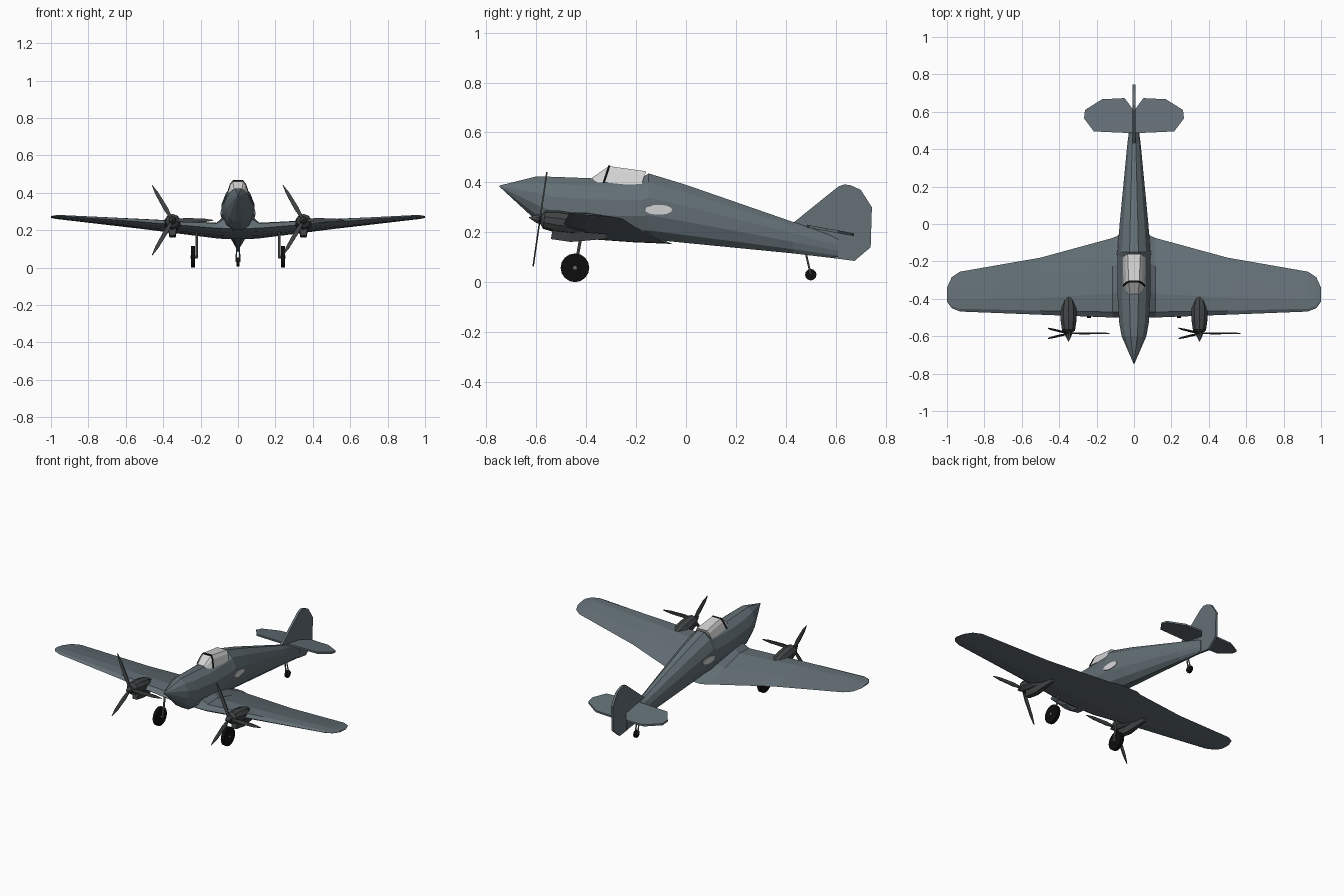
import bpy, bmesh, math
from mathutils import Vector, Matrix

if "Cube" in bpy.data.objects:
    bpy.data.objects.remove(bpy.data.objects["Cube"])


def material(name, rgb):
    m = bpy.data.materials.new(name)
    m.diffuse_color = (*rgb, 1)
    m.use_nodes = True
    m.node_tree.nodes["Principled BSDF"].inputs["Base Color"].default_value = m.diffuse_color
    return m


GREY = material("blue_grey_paint", (0.125, 0.16, 0.18))
DARK = material("dark_engine_grey", (0.05, 0.057, 0.058))
GLASS = material("pale_glass", (0.66, 0.66, 0.66))
BLACK = material("tyre_black", (0.004, 0.004, 0.004))
STEEL = material("leg_grey", (0.14, 0.15, 0.15))


def finish(name, bm, mat, matrix=None):
    if matrix:
        bmesh.ops.transform(bm, matrix=matrix, verts=bm.verts)
    bmesh.ops.remove_doubles(bm, verts=bm.verts, dist=1e-5)
    bmesh.ops.recalc_face_normals(bm, faces=bm.faces)
    me = bpy.data.meshes.new(name)
    bm.to_mesh(me)
    bm.free()
    me.materials.append(mat)
    ob = bpy.data.objects.new(name, me)
    bpy.context.collection.objects.link(ob)
    return ob


def loft(name, rings, mat, matrix=None):
    """Skin a list of equal-length closed rings and cap both ends."""
    bm = bmesh.new()
    vs = [[bm.verts.new(p) for p in r] for r in rings]
    n = len(vs[0])
    for a, b in zip(vs, vs[1:]):
        for i in range(n):
            j = (i + 1) % n
            bm.faces.new((a[i], a[j], b[j], b[i]))
    bm.faces.new(vs[0])
    bm.faces.new(vs[-1])
    return finish(name, bm, mat, matrix)


def plate(name, pts, thick, axis, mat, matrix=None):
    """Flat outline made thick along the given axis vector."""
    h = Vector(axis) * thick / 2
    return loft(name, [[Vector(p) - h for p in pts], [Vector(p) + h for p in pts]], mat, matrix)


def ring(y, w, zb, zt, n=12):
    c, h = (zb + zt) / 2, (zt - zb) / 2
    return [(w * math.cos((i + .5) * math.tau / n) * 1.02, y,
             c + h * math.sin((i + .5) * math.tau / n) / math.cos(math.pi / n) ** 0.5) for i in range(n)]


def rod(name, a, b, r, mat, n=8):
    a, b = Vector(a), Vector(b)
    bm = bmesh.new()
    bmesh.ops.create_cone(bm, cap_ends=True, segments=n, radius1=r, radius2=r, depth=(b - a).length)
    rot = (b - a).to_track_quat('Z', 'Y').to_matrix().to_4x4()
    return finish(name, bm, mat, Matrix.Translation((a + b) / 2) @ rot)


# fuselage: y, half width, bottom, top
loft("fuselage", [ring(*s) for s in (
    (-.748, .002, .383, .387), (-.6, .067, .245, .425), (-.53, .08, .2, .424), (-.37, .09, .18, .418),
    (-.175, .09, .172, .422), (-.15, .089, .17, .438), (0, .078, .155, .392),
    (.43, .036, .114, .242), (.61, .012, .093, .18))], GREY)


# canopy: windscreen, hood and the dark hoop between them
def hood_ring(y, wb, zb, wt, zt, lean=0, s=0):
    zm = zb + (zt - zb) * .7
    wm = wb + (wt - wb) * .5
    return [(-wb - s, y, zb), (-wm - s, y + lean * .7, zm), (-wt, y + lean, zt + s),
            (wt, y + lean, zt + s), (wm + s, y + lean * .7, zm), (wb + s, y, zb)]


loft("windscreen", [hood_ring(-.375, .035, .4, .022, .42), hood_ring(-.33, .056, .4, .028, .465, .022)], GLASS)
loft("canopy_hood", [hood_ring(-.33, .056, .4, .028, .465, .022), hood_ring(-.18, .06, .385, .034, .444, .02)], GLASS)
loft("canopy_hoop", [hood_ring(-.334, .056, .4, .028, .465, .022, .002),
                     hood_ring(-.325, .056, .4, .028, .465, .022, .002)], BLACK)

# wing: x, leading y, trailing y, leading z, trailing z, upper depth, lower depth
half = [(.07, -.5, -.055, .21, .153, .085, .022), (.115, -.5, -.075, .211, .156, .045, .022),
        (.5, -.485, -.18, .243, .205, .028, .016), (.93, -.468, -.255, .275, .255, .01, .01),
        (.975, -.45, -.285, .276, .26, .008, .007), (1, -.415, -.34, .274, .266, .003, .003)]
FOIL = [(0, 0), (.07, .65), (.3, 1), (.65, .6), (1, 0), (.65, -.6), (.3, -1), (.07, -.7)]


def foil(sx, x, y0, y1, z0, z1, up, low):
    return [(sx * x, y0 + (y1 - y0) * f, z0 + (z1 - z0) * f + (up if h > 0 else low) * h) for f, h in FOIL]


loft("wing", [foil(-1, *s) for s in reversed(half)] + [foil(1, *s) for s in half], GREY)

# fin with rudder, and the sloping tailplane
fin = [(.43, .238), (.61, .383), (.635, .392), (.66, .388), (.70, .37), (.745, .30), (.74, .14),
       (.675, .085), (.6, .095), (.45, .18)]
plate("fin_and_rudder", [(0, y, z) for y, z in fin], .014, (1, 0, 0), GREY)
tail = [(0, .485), (.215, .495), (.267, .565), (.262, .61), (.17, .667), (.05, .673), (0, .605)]
for side, sx in (("left", -1), ("right", 1)):
    plate(side + "_tailplane", [(sx * x, y, .225 - (y - .48) * .18) for x, y in tail], .011, (0, 0, 1), GREY)

    # oval side window
    oval = [(0, .055 * math.cos(a), .02 * math.sin(a)) for a in (i * math.tau / 14 for i in range(14))]
    plate(side + "_oval_window", oval, .009, (1, 0, 0), GLASS,
          Matrix.Translation((sx * .0845, -.11, .29)) @ Matrix.Rotation(sx * math.radians(4.4), 4, 'Z'))

    # engine nacelle with spinner, tilted nose up
    hub = Matrix.Translation((sx * .35 if sx > 0 else -.35, -.58, .252)) @ Matrix.Rotation(math.radians(-8.3), 4, 'X')
    loft(side + "_nacelle", [ring(y, r, -r, r, 10) for y, r in (
        (-.05, .001), (-.02, .016), (.0, .02), (.012, .036), (.07, .044), (.13, .043), (.18, .03), (.23, .008))],
        DARK, hub)
    loft(side + "_chin_intake", [[(-w, y, t), (w, y, t), (w * .7, y, b), (-w * .7, y, b)]
         for y, w, t, b in ((.05, .022, -.03, -.073), (.13, .024, -.03, -.073), (.27, .012, -.02, -.04))], DARK, hub)

    # three propeller blades
    for k in range(3):
        blade = [(.01, 0, .006), (.07, 0, .012), (.17, 0, .009), (.22, 0, .001),
                 (.22, 0, -.001), (.17, 0, -.009), (.07, 0, -.012), (.01, 0, -.006)]
        plate(f"{side}_blade_{k + 1}", blade, .006, (0, 1, 0), DARK,
              hub @ Matrix.Translation((0, -.005, 0)) @ Matrix.Rotation(k * math.tau / 3, 4, 'Y'))

    # main landing gear
    rod(side + "_main_wheel", (sx * .23, -.445, .0575), (sx * .251, -.445, .0575), .0575, BLACK, 16)
    rod(side + "_main_leg", (sx * .221, -.445, .05), (sx * .221, -.415, .215), .006, STEEL)
    rod(side + "_axle", (sx * .217, -.445, .0575), (sx * .254, -.445, .0575), .008, STEEL)

# tail wheel
rod("tail_wheel", (-.007, .5, .03), (.007, .5, .03), .023, BLACK, 12)
for sx in (-1, 1):
    rod("tail_wheel_fork", (sx * .01, .5, .03), (sx * .006, .478, .125), .004, STEEL, 6)
